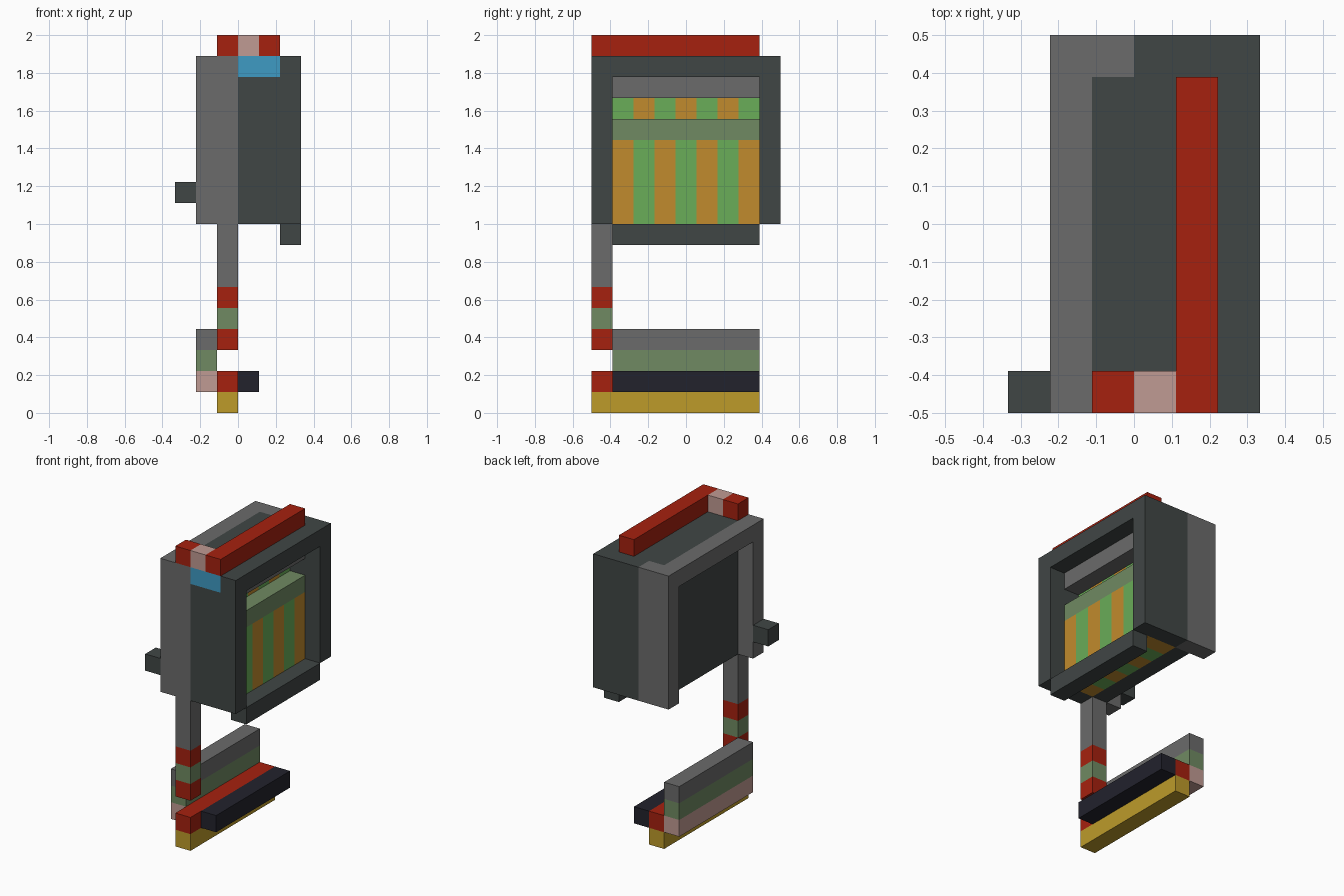
import bpy
import bmesh

if "Cube" in bpy.data.objects:
    bpy.data.objects.remove(bpy.data.objects["Cube"], do_unlink=True)

U = 2 / 18  # size of one grid cell


def linear(c):
    c /= 255
    return c / 12.92 if c <= 0.04045 else ((c + 0.055) / 1.055) ** 2.4


def material(name, r, g, b):
    m = bpy.data.materials.new(name)
    m.use_nodes = True
    col = (linear(r), linear(g), linear(b), 1)
    m.diffuse_color = col
    bsdf = m.node_tree.nodes["Principled BSDF"]
    bsdf.inputs["Base Color"].default_value = col
    bsdf.inputs["Roughness"].default_value = 0.9
    return m


grey = material("mid grey", 107, 107, 107)
dark = material("dark slate", 64, 70, 69)
red = material("red", 166, 33, 15)
pink = material("dusty pink", 192, 155, 147)
blue = material("sky blue", 62, 155, 195)
sage = material("sage green", 112, 138, 98)
gold = material("gold", 189, 155, 42)
navy = material("near black navy", 34, 34, 44)
green = material("bright green", 106, 173, 88)
orange = material("orange", 193, 139, 45)


def box(name, mat, xs, ys, zs):
    """Box between grid coordinates; y is counted from the front edge."""
    bm = bmesh.new()
    bmesh.ops.create_cube(bm, size=1)
    for v in bm.verts:
        v.co.x = U * xs[v.co.x > 0]
        v.co.y = U * (ys[v.co.y > 0] - 4.5)
        v.co.z = U * zs[v.co.z > 0]
    mesh = bpy.data.meshes.new(name)
    bm.to_mesh(mesh)
    bm.free()
    mesh.materials.append(mat)
    ob = bpy.data.objects.new(name, mesh)
    bpy.context.collection.objects.link(ob)
    return ob


FRONT, INNER, BACK = (0, 1), (1, 8), (8, 9)

# Case: grey and dark end walls, roof, and recessed side panel
for end, ys in (("back", BACK), ("front", FRONT)):
    box(end + "_wall_grey", grey, (-2, 0), ys, (9, 17))
    top = 16 if end == "front" else 17
    box(end + "_wall_dark", dark, (0, 3), ys, (9, top))
box("front_window", blue, (0, 2), FRONT, (16, 17))
box("front_wall_corner", dark, (2, 3), FRONT, (16, 17))
box("roof_grey", grey, (-2, -1), INNER, (16, 17))
box("roof_dark", dark, (-1, 3), INNER, (16, 17))
box("side_panel", dark, (-1, 0), INNER, (9, 16))
box("lower_sill", dark, (2, 3), INNER, (8, 9))
box("side_knob", dark, (-3, -2), FRONT, (10, 11))

# Striped contents with a slot above the shelf
for i in range(1, 8):
    a, b = (orange, green) if i % 2 else (green, orange)
    box(f"stripe_{i}", a, (0, 2), (i, i + 1), (9, 13))
    box(f"slot_stripe_{i}", b, (0, 1), (i, i + 1), (13, 15))
box("shelf", sage, (1, 2), INNER, (13, 14))
box("upper_bar", grey, (0, 2), INNER, (15, 16))

# Handle on the roof
box("handle_bar", red, (1, 2), (0, 8), (17, 18))
box("handle_link", pink, (0, 1), FRONT, (17, 18))
box("handle_end", red, (-1, 0), FRONT, (17, 18))

# Hanging leg in coloured bands
z = 9
for i, (mat, h) in enumerate(((grey, 3), (red, 1), (sage, 1), (red, 1))):
    box(f"leg_band_{i}", mat, (-1, 0), FRONT, (z - h, z))
    z -= h

# Base rails
box("base_rail", gold, (-1, 0), (0, 8), (0, 1))
box("red_rail", red, (-1, 0), (0, 8), (1, 2))
box("navy_rail", navy, (0, 1), INNER, (1, 2))
for i, mat in enumerate((pink, sage, grey)):
    box(f"side_board_{i}", mat, (-2, -1), INNER, (1 + i, 2 + i))
